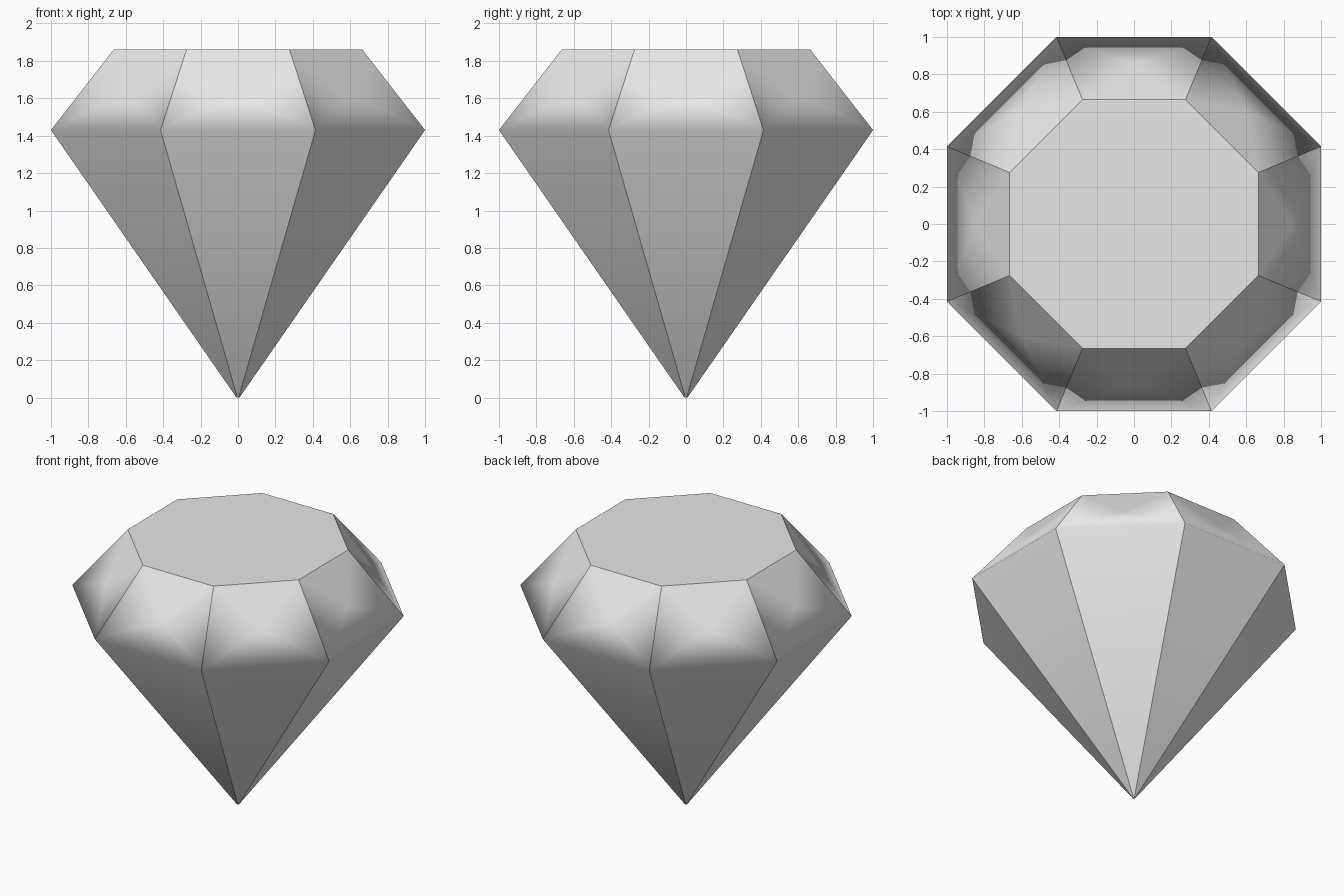
import bpy, bmesh
from math import cos, sin, pi

cube = bpy.data.objects.get("Cube")
if cube:
    bpy.data.objects.remove(cube, do_unlink=True)

SIDES = 8
# apothem and height of each ring: culet, girdle, table
PROFILE = [(0.008, 0.0), (1.0, 1.43), (0.665, 1.86)]


def add_ring(bm, apothem, z):
    radius = apothem / cos(pi / SIDES)
    angles = [(2 * k + 1) * pi / SIDES for k in range(SIDES)]
    return [bm.verts.new((radius * cos(a), radius * sin(a), z)) for a in angles]


def add_band(bm, low, high):
    return [bm.faces.new((low[k], low[(k + 1) % SIDES], high[(k + 1) % SIDES], high[k]))
            for k in range(SIDES)]


bm = bmesh.new()
culet, girdle, table = [add_ring(bm, r, z) for r, z in PROFILE]

# Pavilion, crown and the two flat ends
add_band(bm, culet, girdle)
crown = add_band(bm, girdle, table)
bm.faces.new(table)
bm.faces.new(list(reversed(culet)))

# Every facet edge is crisp except the girdle, which blends softly
girdle_set = set(girdle)
for edge in bm.edges:
    edge.smooth = girdle_set.issuperset(edge.verts)

# Each crown facet fans out from its centre
bmesh.ops.poke(bm, faces=crown)
for face in bm.faces:
    face.smooth = True
bmesh.ops.recalc_face_normals(bm, faces=bm.faces)

mesh = bpy.data.meshes.new("gem")
bm.to_mesh(mesh)
bm.free()
gem = bpy.data.objects.new("gem", mesh)
bpy.context.collection.objects.link(gem)

# Large pavilion facets lead the shading at the girdle
weighted = gem.modifiers.new("facet_shading", 'WEIGHTED_NORMAL')
weighted.mode = 'FACE_AREA'
weighted.keep_sharp = True

# Light grey stone
grey = bpy.data.materials.new("light_grey")
grey.use_nodes = True
colour = (0.8, 0.8, 0.8, 1.0)
grey.diffuse_color = colour
for node in grey.node_tree.nodes:
    if node.type == 'BSDF_PRINCIPLED':
        node.inputs["Base Color"].default_value = colour
mesh.materials.append(grey)
